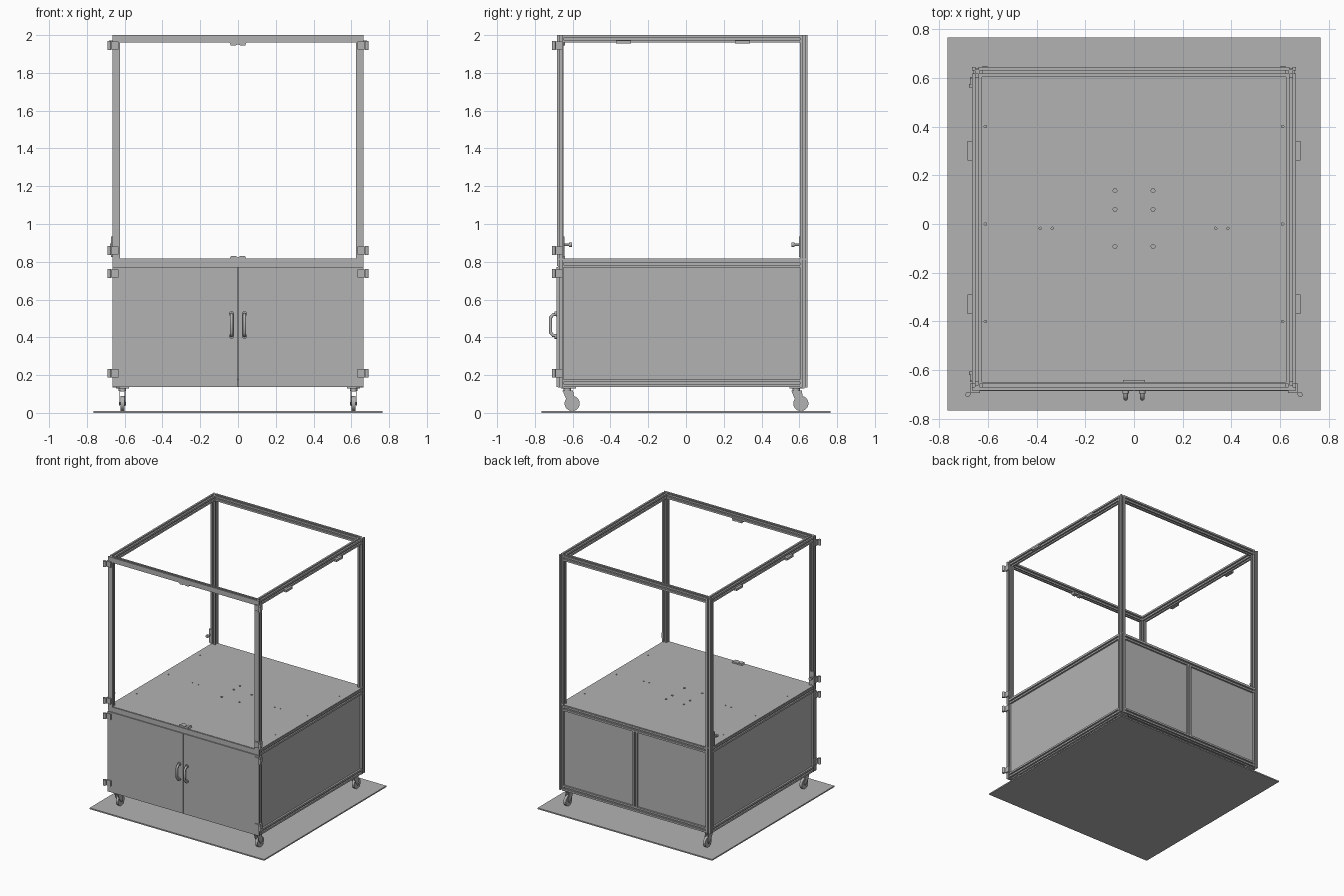
import bpy, bmesh, math
from mathutils import Vector, Matrix

cube = bpy.data.objects.get("Cube")
if cube:
    bpy.data.objects.remove(cube, do_unlink=True)

grey = bpy.data.materials.new("plain grey")
grey.use_nodes = True
COLOUR = (0.45, 0.45, 0.45, 1)
grey.diffuse_color = COLOUR
grey.node_tree.nodes["Principled BSDF"].inputs["Base Color"].default_value = COLOUR


def finish(name, bm):
    bmesh.ops.recalc_face_normals(bm, faces=bm.faces)
    mesh = bpy.data.meshes.new(name)
    bm.to_mesh(mesh)
    bm.free()
    mesh.materials.append(grey)
    obj = bpy.data.objects.new(name, mesh)
    bpy.context.collection.objects.link(obj)
    return obj


def box(name, x, y, z):
    """Box from (low, high) pairs."""
    bm = bmesh.new()
    bmesh.ops.create_cube(bm, size=1)
    for v in bm.verts:
        v.co = [(lo + hi) / 2 + c * (hi - lo) for c, (lo, hi) in zip(v.co, (x, y, z))]
    return finish(name, bm)


def prism(name, points, axis, low, high):
    """Extrude a 2D outline along an axis."""
    place = {"x": lambda u, v, w: (w, u, v),
             "y": lambda u, v, w: (u, w, v),
             "z": lambda u, v, w: (u, v, w)}[axis]
    bm = bmesh.new()
    face = bm.faces.new([bm.verts.new(place(u, v, low)) for u, v in points])
    made = bmesh.ops.extrude_face_region(bm, geom=[face])["geom"]
    step = Vector(place(0, 0, high - low))
    bmesh.ops.translate(bm, vec=step, verts=[g for g in made if isinstance(g, bmesh.types.BMVert)])
    return finish(name, bm)


def rod(name, centre, radius, length, axis, sides=24):
    bm = bmesh.new()
    turn = {"x": Matrix.Rotation(math.pi / 2, 4, "Y"),
            "y": Matrix.Rotation(math.pi / 2, 4, "X"), "z": Matrix()}[axis]
    bmesh.ops.create_cone(bm, cap_ends=True, segments=sides, radius1=radius, radius2=radius,
                          depth=length, matrix=Matrix.Translation(centre) @ turn)
    for f in bm.faces:
        f.smooth = len(f.verts) == 4
    for e in bm.edges:
        e.smooth = all(f.smooth for f in e.link_faces)
    return finish(name, bm)


def slotted(name, u, v, axis, low, high, plain=()):
    """Slotted bar; plain lists the outline sides (0 low v, 1 high u, 2 high v, 3 low u) without a slot."""
    g, depth = 0.006, 0.011
    mid = Vector((sum(u) / 2, sum(v) / 2))
    corners = [Vector(c) for c in ((u[0], v[0]), (u[1], v[0]), (u[1], v[1]), (u[0], v[1]))]
    points = []
    for i, a in enumerate(corners):
        b = corners[(i + 1) % 4]
        points.append(a)
        if i not in plain:
            c, t = (a + b) / 2, (b - a).normalized()
            n = (mid - c).normalized() * depth
            points += [c - t * g, c - t * g + n, c + t * g + n, c + t * g]
    return prism(name, points, axis, low, high)


OUT, IN = 0.664, 0.624                  # post faces in x
FRONT, FRONT_IN = -0.678, -0.649        # front frame in y
BACK_IN, BACK = 0.604, 0.644            # back frame in y
LEVELS = {"bottom": (0.138, 0.178), "middle": (0.77, 0.81), "top": (1.96, 2.0)}

# Floor sheet
box("floor_sheet", (-0.766, 0.766), (-0.766, 0.766), (0, 0.01))

# Corner posts and side rails
for side, s in (("left", 1), ("right", -1)):
    xs = tuple(sorted((s * IN, s * OUT)))
    slotted(f"front_post_{side}", xs, (FRONT, FRONT_IN), "z", 0.135, 2.0, plain=(0,))
    slotted(f"back_post_{side}", xs, (BACK_IN, BACK), "z", 0.135, 2.0)
    for level, zs in LEVELS.items():
        slotted(f"{level}_rail_{side}", xs, zs, "y", FRONT_IN, BACK_IN)
    # Side panel seated in the slots
    box(f"side_panel_{side}", tuple(sorted((s * 0.641, s * 0.649))),
        (FRONT_IN - 0.005, BACK_IN + 0.005), (0.17, 0.78))

# Front and back rails
for level, zs in LEVELS.items():
    slotted(f"{level}_rail_front", (FRONT, FRONT_IN), zs, "x", -IN, IN, plain=(3,))
    slotted(f"{level}_rail_back", (BACK_IN, BACK), zs, "x", -IN, IN)

# Flat facing on the upper front frame
for name, x, z in (("top", (-OUT, OUT), (1.96, 2.0)), ("middle", (-OUT, OUT), (0.778, 0.815)),
                   ("left", (IN, OUT), (0.815, 1.96)), ("right", (-OUT, -IN), (0.815, 1.96))):
    box(f"front_facing_{name}", x, (-0.683, FRONT), z)

# Back panels and centre post
slotted("back_centre_post", (-0.02, 0.02), (BACK_IN, BACK), "z", 0.178, 0.77)
for side, x in (("left", (0.015, 0.63)), ("right", (-0.63, -0.015))):
    box(f"back_panel_{side}", x, (0.62, 0.628), (0.17, 0.78))

# Base panel
box("base_panel", (-0.645, 0.645), (-0.665, 0.625), (0.154, 0.162))

# Table top with drilled holes
table = box("table_top", (-0.66, 0.66), (-0.677, 0.64), (0.81, 0.817))
holes = [(s * 0.078, y, 0.008) for s in (-1, 1) for y in (0.137, 0.06, -0.092)]
holes += [(s * x, -0.018, 0.005) for s in (-1, 1) for x in (0.335, 0.385)]
holes += [(s * 0.61, y, 0.005) for s in (-1, 1) for y in (-0.4, 0, 0.4)]
for x, y, r in holes:
    cutter = rod("hole_cutter", (x, y, 0.813), r, 0.03, "z", 16)
    cutter.hide_render = True
    mod = table.modifiers.new("hole", "BOOLEAN")
    mod.object, mod.solver = cutter, "EXACT"
    bpy.context.view_layer.update()
    solid = bpy.data.meshes.new_from_object(table.evaluated_get(bpy.context.evaluated_depsgraph_get()))
    table.modifiers.clear()
    table.data = solid
    bpy.data.objects.remove(cutter, do_unlink=True)

# Doors, handles and hinges
for side, s in (("left", 1), ("right", -1)):
    box(f"door_{side}", tuple(sorted((s * 0.003, s * OUT))), (-0.686, FRONT), (0.138, 0.773))
    curve = bpy.data.curves.new(f"handle_{side}", "CURVE")
    curve.dimensions, curve.bevel_depth, curve.bevel_resolution = "3D", 0.009, 3
    path = [(-0.684, 0.41), (-0.704, 0.41), (-0.717, 0.425),
            (-0.717, 0.505), (-0.704, 0.52), (-0.684, 0.52)]
    spline = curve.splines.new("POLY")
    spline.points.add(len(path) - 1)
    for p, (y, z) in zip(spline.points, path):
        p.co = (s * 0.034, y, z, 1)
    curve.materials.append(grey)
    bpy.context.collection.objects.link(bpy.data.objects.new(f"handle_{side}", curve))
    for z in (0.405, 0.525):
        rod(f"handle_foot_{side}", (s * 0.034, -0.69, z), 0.013, 0.012, "y")
    for z in (1.945, 0.86, 0.738, 0.21):
        zs = (z - 0.022, z + 0.022)
        box(f"hinge_leaf_{side}", tuple(sorted((s * 0.632, s * 0.672))), (-0.694, -0.68), zs)
        box(f"hinge_side_leaf_{side}", tuple(sorted((s * 0.66, s * 0.672))), (-0.694, -0.655), zs)
        box(f"hinge_arm_{side}", tuple(sorted((s * 0.67, s * 0.686))), (-0.702, -0.692), zs)
        rod(f"hinge_pin_{side}", (s * 0.682, -0.7, z), 0.01, 0.046, "z", 16)

    # Side brackets under the top rails
    for y in (-0.33, 0.3):
        box(f"side_bracket_{side}", tuple(sorted((s * 0.66, s * 0.683))),
            (y - 0.04, y + 0.04), (1.955, 1.972))

# Door catches at the front centre
for name, z, d in (("upper_catch", 1.962, -1), ("lower_catch", 0.813, 1)):
    outline = [(-0.045, z), (0.045, z), (0.038, z + d * 0.017), (0.012, z + d * 0.017),
               (0, z + d * 0.01), (-0.012, z + d * 0.017), (-0.038, z + d * 0.017)]
    prism(name, outline, "y", -0.676, -0.64)

# Knobs on the right posts
for name, y, d in (("front_knob", FRONT_IN, 1), ("back_knob", BACK_IN, -1)):
    box(f"{name}_plate", (-0.672, -0.645), tuple(sorted((y, y + d * 0.007))), (0.825, 0.935))
    rod(f"{name}_stem", (-0.665, y + d * 0.02, 0.89), 0.006, 0.04, "y", 12)
    rod(f"{name}_head", (-0.665, y + d * 0.037, 0.89), 0.012, 0.015, "y", 16)

# Casters
for side, s in (("left", 1), ("right", -1)):
    x = s * 0.612
    for end, y in (("front", -0.603), ("back", 0.608)):
        tag = f"{end}_{side}"
        box(f"caster_plate_{tag}", (x - 0.035, x + 0.035), (y - 0.06, y + 0.02), (0.128, 0.138))
        rod(f"caster_swivel_{tag}", (x, y - 0.025, 0.122), 0.02, 0.014, "z")
        rod(f"caster_wheel_{tag}", (x, y, 0.05), 0.04, 0.02, "x", 32)
        rod(f"caster_axle_{tag}", (x, y, 0.05), 0.008, 0.036, "x", 16)
        fork = [(y - 0.05, 0.118), (y + 0.005, 0.118), (y + 0.016, 0.05),
                (y, 0.036), (y - 0.016, 0.05), (y - 0.035, 0.08)]
        for o in (-0.014, 0.014):
            prism(f"caster_fork_{tag}", fork, "x", x + o - 0.002, x + o + 0.002)
        box(f"caster_crown_{tag}", (x - 0.016, x + 0.016), (y - 0.05, y + 0.005), (0.113, 0.118))
